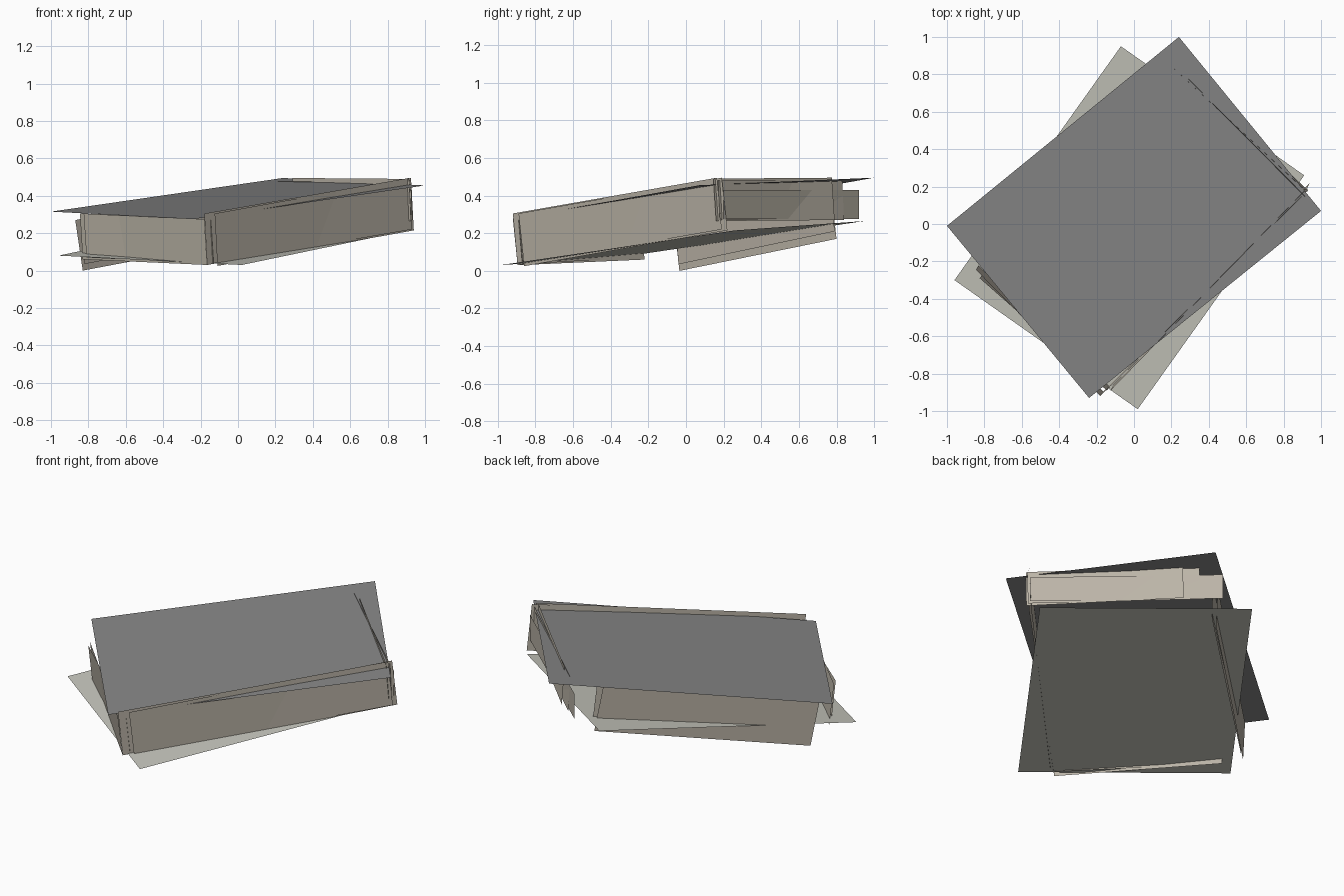
import bpy
from mathutils import Vector

if "Cube" in bpy.data.objects:
    bpy.data.objects.remove(bpy.data.objects["Cube"])


def material(name, rgb):
    m = bpy.data.materials.new(name)
    m.diffuse_color = (*rgb, 1)
    m.use_nodes = True
    m.node_tree.nodes["Principled BSDF"].inputs["Base Color"].default_value = m.diffuse_color
    return m


ROOF = material("roof_grey", (0.24, 0.24, 0.24))
FLOOR = material("floor_stone", (0.56, 0.56, 0.50))
WALL = material("wall_beige", (0.50, 0.46, 0.39))


def sheet(name, corners, mat):
    mesh = bpy.data.meshes.new(name)
    mesh.from_pydata([tuple(c) for c in corners], [], [tuple(range(len(corners)))])
    mesh.materials.append(mat)
    ob = bpy.data.objects.new(name, mesh)
    bpy.context.collection.objects.link(ob)
    return ob


def wall(name, start, end, up):
    a, b, u = Vector(start), Vector(end), Vector(up)
    return sheet(name, (a, b, b + u, a + u), WALL)


# Tilted roof and floor slabs, twisted against each other
sheet("roof", [(-1, -.01, .315), (-.24, -.93, .275), (1, .07, .455), (.24, 1, .495)], ROOF)
sheet("floor", [(-.96, -.30, .08), (.02, -.99, .03), (.91, .26, .215), (-.07, .95, .265)], FLOOR)

# Overlapping wall sheets: bottom start, bottom end, rise
walls = {
    "front_right_wall": [
        ((-.11, -.86, .025), (.94, .22, .215), (-.015, -.03, .28)),
        ((-.165, -.895, .03), (.93, .19, .22), (-.015, -.025, .275)),
    ],
    "front_left_wall": [
        ((-.13, -.87, .035), (-.81, -.27, .07), (-.015, -.02, .235)),
        ((-.165, -.895, .03), (-.83, -.22, .06), (-.015, -.025, .245)),
    ],
    "back_left_wall": [
        ((-.83, -.035, .0), (.07, .80, .17), (-.04, -.03, .27)),
        ((-.82, -.04, .035), (.09, .79, .21), (-.02, -.02, .25)),
    ],
    "back_right_wall": [
        ((.925, .16, .265), (.30, .79, .27), (-.01, -.015, .225)),
        ((.93, .18, .27), (.22, .84, .27), (-.005, -.01, .21)),
        ((.93, .20, .275), (.12, .92, .275), (0, 0, .155)),
    ],
}
for name, layers in walls.items():
    for i, layer in enumerate(layers, 1):
        wall(f"{name}_{i}", *layer)
